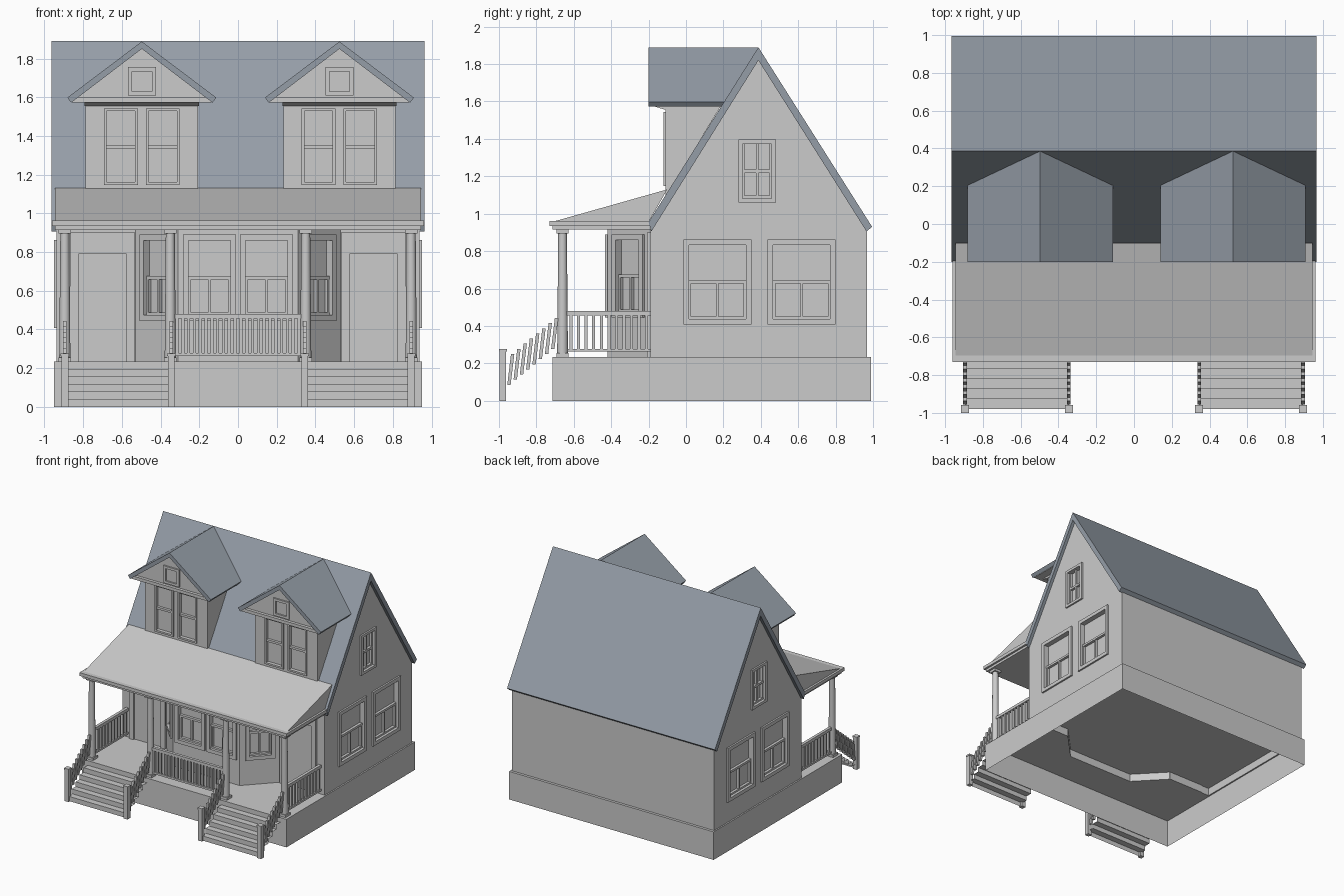
import bpy, bmesh, math
from mathutils import Matrix, Vector

if "Cube" in bpy.data.objects:
    bpy.data.objects.remove(bpy.data.objects["Cube"])


def finish(name, bm, col=None):
    bmesh.ops.recalc_face_normals(bm, faces=bm.faces)
    me = bpy.data.meshes.new(name)
    bm.to_mesh(me)
    bm.free()
    ob = bpy.data.objects.new(name, me)
    bpy.context.collection.objects.link(ob)
    if col:
        me.materials.append(col)
    return ob


def box(bm, x0, x1, y0, y1, z0, z1, m=Matrix()):
    c = Matrix.Translation(((x0 + x1) / 2, (y0 + y1) / 2, (z0 + z1) / 2))
    s = Matrix.Diagonal((x1 - x0, y1 - y0, z1 - z0, 1))
    bmesh.ops.create_cube(bm, size=1, matrix=m @ c @ s)


def prism(name, pts, axis, a, b, closed=True, caps=True, back=None, col=None):
    """Sweep a 2D profile along an axis; back(point) overrides the far end."""
    def at(p, t):
        return {'x': (t, p[0], p[1]), 'y': (p[0], t, p[1]), 'z': (p[0], p[1], t)}[axis]
    bm = bmesh.new()
    r0 = [bm.verts.new(at(p, a)) for p in pts]
    r1 = [bm.verts.new(at(p, back(p) if back else b)) for p in pts]
    n = len(pts)
    for i in range(n if closed else n - 1):
        j = (i + 1) % n
        bm.faces.new((r0[i], r0[j], r1[j], r1[i]))
    if closed and caps:
        bm.faces.new(r0)
        bm.faces.new(r1)
    return finish(name, bm, col)


slate = bpy.data.materials.new("slate")
slate.diffuse_color = (0.3, 0.34, 0.39, 1)
slate.use_nodes = True
slate.node_tree.nodes["Principled BSDF"].inputs["Base Color"].default_value = slate.diffuse_color

# Foundation skirt, open below, and the deck around the house footprint
FLOOR, WX, WY = 0.235, .938, .968
prism("foundation", [(-.95, -.715), (.95, -.715), (.95, .99), (-.95, .99)], 'z', 0, FLOOR, caps=False)
half = [(WX, WY), (WX, -.19), (.53, -.19), (.31, -.42)]
bm = bmesh.new()
for s in (1, -1):
    loop = [(0, -.715), (.95, -.715), (.95, .99), (0, .99), (0, WY)] + half + [(0, -.42)]
    bm.faces.new([bm.verts.new((s * x, y, FLOOR)) for x, y in loop])
bmesh.ops.remove_doubles(bm, verts=bm.verts, dist=1e-5)
finish("deck", bm)

# House body, bay and base strip
foot = half + [(-x, y) for x, y in reversed(half)]
prism("wall_base", foot, 'z', FLOOR, .30, caps=False)
body = prism("house_walls", [(-.19, .30), (-.19, .935), (.387, 1.85), (WY, .94), (WY, .30)], 'x', -WX, WX)
bay = prism("bay_walls", [(-.53, -.185), (-.53, -.19), (-.31, -.42), (.31, -.42), (.53, -.19), (.53, -.185)],
            'z', .30, .93)

# Main roof
prism("main_roof", [(-.2, .955), (.387, 1.89), (.995, .93), (.965, .905), (.387, 1.82), (-.185, .905)],
      'x', -.965, .965, col=slate)

# Porch roof
prism("porch_roof", [(-.72, .955), (-.10, 1.13), (-.2, .955)], 'x', -.945, .945)
bm = bmesh.new()
box(bm, -.962, .962, -.73, -.19, .935, .962)
box(bm, -.945, .945, -.715, -.19, .915, .935)
finish("porch_fascia", bm)


# Dormers
def roof_y(p):
    return .387 - (1.89 - p[1]) / 1.593


dormers = []
for cx, side in ((-.497, "left"), (.524, "right")):
    d = prism(side + "_dormer_walls", [(-.11, 1.09), (-.11, 1.59), (.195, 1.59)], 'x', cx - .29, cx + .29)
    dormers.append(d)
    prism(side + "_dormer_pediment", [(cx - .355, 1.58), (cx, 1.86), (cx + .355, 1.58)], 'y', -.165, 0, back=roof_y)
    prism(side + "_dormer_roof",
          [(cx - .385, 1.598), (cx, 1.888), (cx + .385, 1.598), (cx + .365, 1.572), (cx, 1.85), (cx - .365, 1.572)],
          'y', -.2, 0, back=roof_y, col=slate)
    prism(side + "_dormer_cornice", [(cx - .36, 1.572), (cx - .36, 1.598), (cx + .36, 1.598), (cx + .36, 1.572)],
          'y', -.19, 0, back=roof_y)
    prism(side + "_dormer_moulding", [(-.11, 1.555), (-.17, 1.574), (.18, 1.574), (.16, 1.555)],
          'x', cx - .295, cx + .295)

# Windows: local x across, z up, -y outwards
cutters = {}


def window(name, wall, loc, ang, w, h, f=.03, mull=0, out=.014, deep=.03):
    m = Matrix.Translation(loc) @ Matrix.Rotation(math.radians(ang), 4, 'Z')
    bm = bmesh.new()
    a, b = w / 2, h / 2
    ia, ib = a - f, b - f
    for s in (-1, 1):
        x0, x1 = sorted((s * a, s * ia))
        z0, z1 = sorted((s * b, s * ib))
        box(bm, x0, x1, -out, .002, -b, b, m)
        box(bm, -ia, ia, -out, .002, z0, z1, m)
        if mull:  # sash edges
            x0, x1 = sorted((s * ia, s * (ia - .012)))
            box(bm, x0, x1, deep - .02, deep, -ib, ib if mull == 2 else 0, m)
    box(bm, -ia, ia, deep - .022, deep, -.009, .009, m)
    if mull:
        box(bm, -ia, ia, deep - .022, deep, -ib, -ib + .014, m)
        box(bm, -.007, .007, deep - .02, deep, -ib, ib if mull == 2 else 0, m)
    finish(name, bm)
    if wall not in cutters:
        cutters[wall] = bmesh.new()
    box(cutters[wall], -ia, ia, -.05, deep, -ib, ib, m)


for s, side in ((1, "right"), (-1, "left")):
    for y, n in ((.168, "front"), (.618, "back")):
        window(f"{side}_{n}_window", body, (s * WX, y, .635), s * 90, .365, .455, mull=1)
    window(side + "_gable_window", body, (s * WX, .38, 1.228), s * 90, .2, .335, f=.022, mull=2)
    window(side + "_bay_front_window", bay, (s * .147, -.42, .667), 0, .275, .445, mull=1)
    window(side + "_bay_angled_window", bay, (s * .42, -.305, .667), s * 46.3, .23, .445, mull=1)
for cx, d in zip((-.497, .524), dormers):
    for s in (-1, 1):
        window("dormer_window", d, (cx + s * .108, -.11, 1.345), 0, .175, .395, f=.014, out=.01, deep=.02)
    # small attic light in the pediment
    bm = bmesh.new()
    for s in (-1, 1):
        x = cx + s * .062
        box(bm, x - .01, x + .01, -.178, -.16, 1.61, 1.755)
        z = 1.682 + s * .062
        box(bm, cx - .07, cx + .07, -.178, -.16, z - .01, z + .01)
    finish("attic_window_frame", bm)

# Recess the openings
for wall, c in cutters.items():
    cut = finish("opening_cutter", c)
    mod = wall.modifiers.new("openings", 'BOOLEAN')
    mod.object = cut
    mod.solver = 'EXACT'
    bpy.context.view_layer.objects.active = wall
    bpy.ops.object.modifier_apply(modifier=mod.name)
    bpy.data.objects.remove(cut)

# Doors
for s, side in ((1, "right"), (-1, "left")):
    bm = bmesh.new()
    for t in (-1, 1):
        x = s * .70 + t * .146
        box(bm, x - .021, x + .021, -.208, -.185, FLOOR, .9)
    box(bm, s * .70 - .125, s * .70 + .125, -.208, -.185, .79, .9)
    finish(side + "_door_frame", bm)
    bm = bmesh.new()
    box(bm, s * .70 - .125, s * .70 + .125, -.193, -.185, FLOOR, .79)
    finish(side + "_door", bm)

# Porch columns
for x in (-.895, -.35, .35, .895):
    bm = bmesh.new()
    bmesh.ops.create_cone(bm, cap_ends=True, segments=16, radius1=.029, radius2=.023, depth=.68,
                          matrix=Matrix.Translation((x, -.66, .575)))
    box(bm, x - .033, x + .033, -.693, -.627, FLOOR, .255)
    box(bm, x - .032, x + .032, -.692, -.628, .895, .918)
    ob = finish("porch_column", bm)
    bpy.context.view_layer.objects.active = ob
    ob.select_set(True)
    bpy.ops.object.shade_smooth_by_angle(angle=math.radians(35))
    ob.select_set(False)


# Porch railings between two points
def railing(name, p, q, n, low, high, rail=.012):
    bm = bmesh.new()
    p, q = Vector(p), Vector(q)
    for z0, t in ((low, .008), (high, rail)):
        a, b = p + Vector((0, 0, z0)), q + Vector((0, 0, z0))
        m = Matrix.Translation((a + b) / 2) @ (b - a).to_track_quat('X', 'Z').to_matrix().to_4x4()
        L = (b - a).length / 2
        box(bm, -L, L, -rail, rail, -t, t, m)
    for i in range(n):
        c = p.lerp(q, (i + .5) / n)
        box(bm, c.x - .008, c.x + .008, c.y - .008, c.y + .008, c.z + low, c.z + high)
    finish(name, bm)


railing("front_railing", (-.33, -.66, 0), (.33, -.66, 0), 22, .27, .468)
for s, side in ((1, "right"), (-1, "left")):
    railing(side + "_porch_railing", (s * .895, -.635, 0), (s * .895, -.19, 0), 11, .27, .468)
    for x in (.345, .895):
        # slanted stair pickets
        bm = bmesh.new()
        for i in range(8):
            y, z = -.937 + i * .0335, .165 + i * .0275
            m = Matrix.Translation((s * x, y, z)) @ Matrix.Shear('XZ', 4, (0, 0)).to_4x4()
            m[1][2] = .12
            box(bm, -.01, .01, -.009, .009, -.08, .085, m)
        finish(side + "_stair_pickets", bm)
        bm = bmesh.new()
        box(bm, s * x - .018, s * x + .018, -.998, -.962, 0, .262)
        box(bm, s * x - .021, s * x + .021, -1, -.958, .262, .276)
        finish(side + "_stair_newel", bm)
    # Stairs as a folded sheet
    prof = []
    for i in range(6):
        y = -.98 + i * .053
        prof += [(y, i * FLOOR / 6), (y, (i + 1) * FLOOR / 6)]
    prism(side + "_stairs", prof, 'x', s * .345, s * .895, closed=False)
